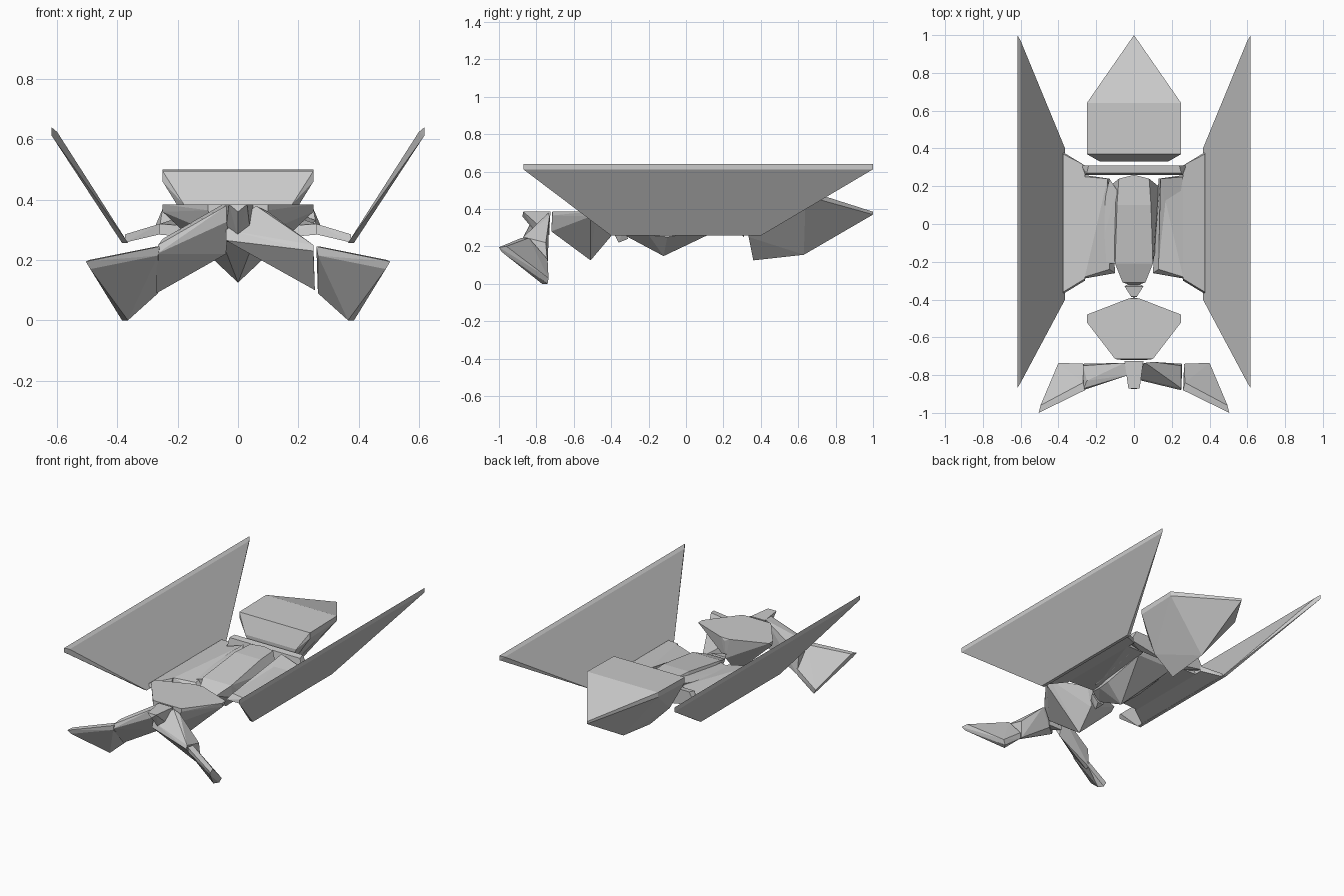
import bpy, bmesh


def hull(name, pts, sym=()):
    """Faceted solid around pts, plus the points in sym on both sides of x = 0."""
    bm = bmesh.new()
    allp = list(pts) + list(sym) + [(-x, y, z) for x, y, z in sym]
    for p in allp:
        bm.verts.new(p)
    res = bmesh.ops.convex_hull(bm, input=bm.verts[:])
    junk = [v for v in bm.verts if not v.link_faces]
    bmesh.ops.delete(bm, geom=junk, context='VERTS')
    bmesh.ops.dissolve_limit(bm, angle_limit=0.02, verts=bm.verts[:], edges=bm.edges[:])
    bmesh.ops.recalc_face_normals(bm, faces=bm.faces[:])
    me = bpy.data.meshes.new(name)
    bm.to_mesh(me)
    bm.free()
    ob = bpy.data.objects.new(name, me)
    bpy.context.collection.objects.link(ob)
    return ob


def pair(name, pts):
    """Right-hand part and its mirrored twin."""
    hull(name + "_right", pts)
    hull(name + "_left", [(-x, y, z) for x, y, z in pts])


# Large raised wing panels
pair("wing_panel", [
    (.365, -.40, .257), (.365, .40, .257), (.385, -.40, .257), (.385, .40, .257),
    (.60, -.84, .625), (.60, .97, .625), (.618, -.87, .64), (.618, 1.0, .64),
    (.618, -.87, .612), (.618, 1.0, .612)])

# Shallow plates that join wings to body
pair("wing_root", [
    (.375, -.37, .258), (.375, .38, .258), (.375, -.36, .285), (.375, .37, .285),
    (.26, -.30, .285), (.26, .31, .285), (.26, -.29, .32), (.26, .31, .32)])
pair("root_inner", [
    (.27, -.29, .285), (.27, .26, .285), (.26, -.28, .32), (.26, .25, .32),
    (.10, -.26, .27), (.13, .24, .30), (.13, -.24, .31), (.14, .24, .36)])

# Central body with belly keel
hull("body", [(0, -.33, .26), (0, -.12, .148), (0, .07, .25), (0, .26, .385)],
     [(.06, -.31, .30), (.10, -.21, .34), (.09, .10, .385), (.08, .24, .385),
      (.10, -.20, .26), (.13, .2, .30), (.12, -.1, .25)])

# Side pods on the body
hull("side_pod_left", [(-.09, -.21, .33), (-.20, -.21, .30), (-.21, -.12, .30),
                       (-.13, .24, .37), (-.09, .18, .38), (-.09, -.21, .26), (-.12, .22, .29)])
hull("side_pod_right", [(.13, -.23, .31), (.20, -.12, .30), (.26, .25, .33),
                        (.14, .24, .38), (.13, -.2, .27), (.2, .22, .29)])

# Small joint between head and body
hull("neck_joint", [(0, -.39, .28), (0, -.36, .22)],
     [(.05, -.33, .30), (.02, -.31, .24), (.015, -.385, .29)])

# Rear collar behind the body
hull("rear_collar", [(0, .31, .25)],
     [(.28, .31, .30), (.24, .31, .375), (.25, .27, .37), (.26, .26, .31), (.18, .27, .28)])

# Tail block with keel and pointed end
hull("tail", [(0, 1.0, .385), (0, 1.0, .37), (0, .36, .125), (0, .63, .155)],
     [(.25, .64, .50), (.25, .37, .495), (.25, .37, .46), (.25, .64, .47),
      (.18, .33, .385), (.12, .335, .25)])

# Head wedge
hull("head", [(0, -.51, .125), (0, -.39, .37), (0, -.40, .255)],
     [(.03, -.395, .385), (.25, -.48, .385), (.25, -.52, .385), (.25, -.51, .36),
      (.10, -.715, .385), (.10, -.715, .365), (.06, -.72, .28)])

# Nose spike at the front
hull("nose", [(0, -.875, .36), (0, -.80, .27)],
     [(.05, -.725, .385), (.03, -.87, .385), (.045, -.73, .26)])

# Inner leg blades: left one sits higher at the nose
hull("inner_leg_left", [
    (-.05, -.735, .385), (-.03, -.80, .385), (-.03, -.80, .33), (-.04, -.74, .22),
    (-.265, -.87, .25), (-.25, -.83, .27), (-.27, -.75, .22),
    (-.27, -.74, .09), (-.27, -.77, .09), (-.27, -.88, .22)])
hull("inner_leg_right", [
    (-.04, -.80, .30), (-.04, -.81, .265), (.06, -.735, .38), (.10, -.73, .36),
    (.04, -.74, .25), (.25, -.87, .25), (.25, -.88, .23), (.25, -.75, .22),
    (.255, -.74, .10), (.255, -.77, .10)])

# Outer leg blades reaching the ground
pair("outer_leg", [
    (.26, -.88, .245), (.27, -.84, .245), (.265, -.74, .13), (.265, -.74, .09),
    (.265, -.88, .215), (.505, -1.0, .195), (.49, -.985, .17), (.495, -.96, .20),
    (.385, -.74, 0), (.365, -.77, 0), (.40, -.735, .03)])
